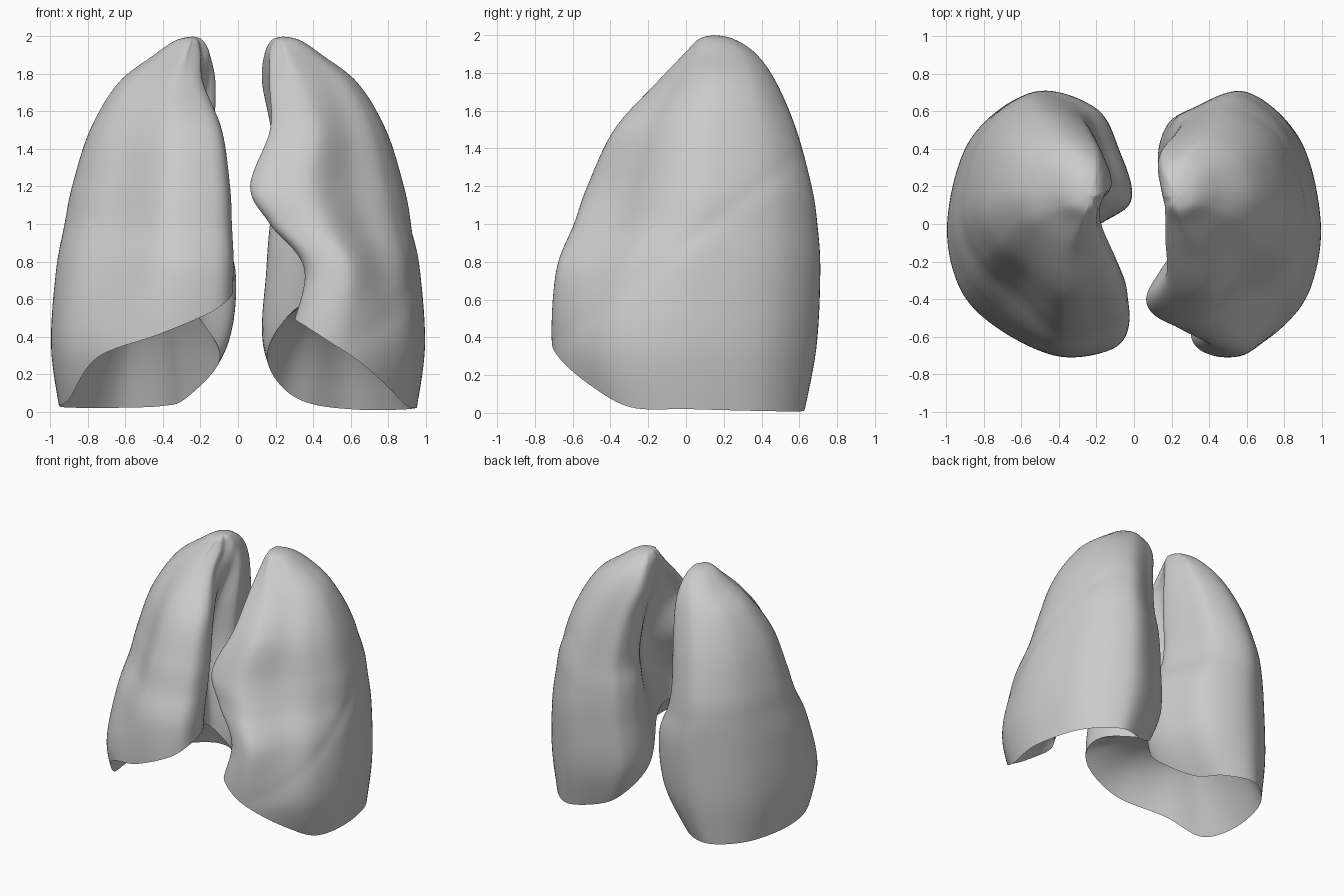
import bpy, bmesh, math
from mathutils import Vector

cube = bpy.data.objects.get("Cube")
if cube:
    bpy.data.objects.remove(cube, do_unlink=True)

SEGMENTS, LEVELS, BASE_RINGS = 130, 84, 16

tissue = bpy.data.materials.new("light_grey")
tissue.use_nodes = True
colour = (.6, .6, .6, 1)
tissue.diffuse_color = colour
tissue.node_tree.nodes["Principled BSDF"].inputs["Base Color"].default_value = colour

# Outer shell shared by both sides, from the base to the apex
height = [0, .35, .75, 1, 1.2, 1.5, 1.75, 1.9, 1.98, 2]
outer = [.95, .995, .97, .925, .885, .79, .64, .45, .33, .24]
back = [.62, .685, .705, .69, .66, .58, .475, .37, .25, .15]
front = [-.64, -.7, -.675, -.58, -.51, -.37, -.15, -.01, .07, .15]

# Flattening of the front outer corner, and rounding of the front edge
flatten = [.04, .02, .06, .08, .08, .06, .03, .01, 0, 0]
rounding = [0, 0, 0, 0, 0, 0, .3, .9, 1, 1]

# Inner wall of each side: rear bulge, hollow at the root, front edge
right_inner = (
    [.28, .06, .02, .12, .15, .13, .12, .15, .19, .24],
    [.3, .22, .24, .28, .29, .24, .17, .155, .19, .24],
    [.1, .05, .03, .04, .05, .09, .18, .19, .21, .24])
left_inner = (
    [.27, .14, .16, .18, .21, .18, .13, .14, .18, .24],
    [.3, .27, .34, .36, .34, .27, .17, .15, .18, .24],
    [.3, .27, .355, .17, .065, .17, .16, .16, .19, .24])

# Height of the lower rim at each outline point
right_rim = [.03, .02, .02, .03, .07, .26, .53, .64, .62, .53, .41, .29, .07]
left_rim = [.02, .01, .01, .04, .12, .28, .54, .55, .5, .45, .33, .15, .03]


def spline(a, b, c, d, t):
    """Catmull-Rom blend between b and c."""
    return b + (c - a) * t / 2 + (a * 2 - b * 5 + c * 4 - d) * t**2 / 2 \
        + (b * 3 - a - c * 3 + d) * t**3 / 2


def along(values, u):
    """Sample an open list smoothly, with u running over its indices."""
    last = len(values) - 1
    i = min(int(u), last - 1)
    return spline(values[max(i - 1, 0)], values[i], values[i + 1],
                  values[min(i + 2, last)], u - i)


def around(values, s):
    """Sample a closed list smoothly, with s from zero to one."""
    n = len(values)
    p = s * n
    i = int(p)
    return spline(*(values[(i + k) % n] for k in (-1, 0, 1, 2)), p - i)


def level_at(z):
    """Find the level whose height is z."""
    low, high = 0, len(height) - 1
    for _ in range(30):
        mid = (low + high) / 2
        if along(height, mid) < z:
            low = mid
        else:
            high = mid
    return low


def outline(inner, u, corner, pinch):
    """Horizontal outline: outer side, back, inner side, front."""
    o, b, f, cut, r = (along(v, u)
                       for v in (outer, back, front, flatten, rounding))
    rear, root, edge = (along(v, u) for v in inner)
    depth, w, v = b - f, o - rear, o - edge
    points = [
        (o, f + depth * .52), (o - w * .13, b - depth * .17), (o - w * .46, b),
        (rear + w * .2, b - depth * .06),
        (rear + w * corner * .3, b - depth * corner),
        (rear, b - depth * (corner * 1.4 + .11)), (root, b - depth * .54),
        (edge + v * pinch * (1 - r), f + depth * (.23 + r * .1)),
        (edge + v * r * .06, f + depth * (.09 + r * .07)),
        (edge + v * (.11 + r * .15), f + depth * (.015 + r * .03)),
        (edge + v * .4, f),
        (o - v * .24 - cut, f + depth * .1 + cut),
        (o - v * .05 - cut * .6, f + depth * .26 + cut * .6)]
    return [Vector(p) for p in points]


def build_lung(name, side, inner, rim, dome, corner, pinch, fissure):
    bm = bmesh.new()
    top = len(height) - 1
    columns = []
    for j in range(SEGMENTS):
        s = j / SEGMENTS
        start = level_at(around(rim, s))
        column = []
        for i in range(LEVELS):
            u = start + (top - start) * i / LEVELS
            p = around(outline(inner, u, corner, pinch), s)
            z = along(height, u)
            # Faint oblique crease on the outer face
            gap = z - (.9 + p.y * .77)
            if p.x > .45:
                p.x -= fissure * math.exp(-(gap / .06)**2)
            column.append(Vector((p.x * side, p.y, z)))
        columns.append(column)

    # Hollow underside: rim rings shrinking into a raised dome
    rim_points = [c[0] for c in columns]
    centre = sum(rim_points, Vector()) / SEGMENTS
    centre.z = dome
    rings = []
    for k in range(1, BASE_RINGS):
        r = k / BASE_RINGS
        ring = []
        for p in rim_points:
            q = centre.lerp(p, r)
            q.z = dome + (p.z - dome) * r**3
            ring.append(q)
        rings.append(ring)
    rings += [[c[i] for c in columns] for i in range(LEVELS)]

    loops = [[bm.verts.new(p) for p in ring] for ring in rings]
    for a, b in zip(loops, loops[1:]):
        for j in range(SEGMENTS):
            k = (j + 1) % SEGMENTS
            bm.faces.new((a[j], a[k], b[k], b[j]))
    apex = Vector((outer[-1] * side, back[-1], height[-1]))
    for loop, tip in ((loops[0], centre), (loops[-1], apex)):
        v = bm.verts.new(tip)
        for j in range(SEGMENTS):
            bm.faces.new((loop[j], loop[(j + 1) % SEGMENTS], v))
    bmesh.ops.recalc_face_normals(bm, faces=bm.faces)

    mesh = bpy.data.meshes.new(name)
    bm.to_mesh(mesh)
    bm.free()
    mesh.materials.append(tissue)
    obj = bpy.data.objects.new(name, mesh)
    bpy.context.collection.objects.link(obj)
    bpy.ops.object.select_all(action="DESELECT")
    obj.select_set(True)
    bpy.context.view_layer.objects.active = obj
    bpy.ops.object.shade_smooth_by_angle(angle=math.radians(50))


build_lung("right_lung", -1, right_inner, right_rim, .67, .22, .03, 0)
build_lung("left_lung", 1, left_inner, left_rim, .59, .13, .1, .006)
